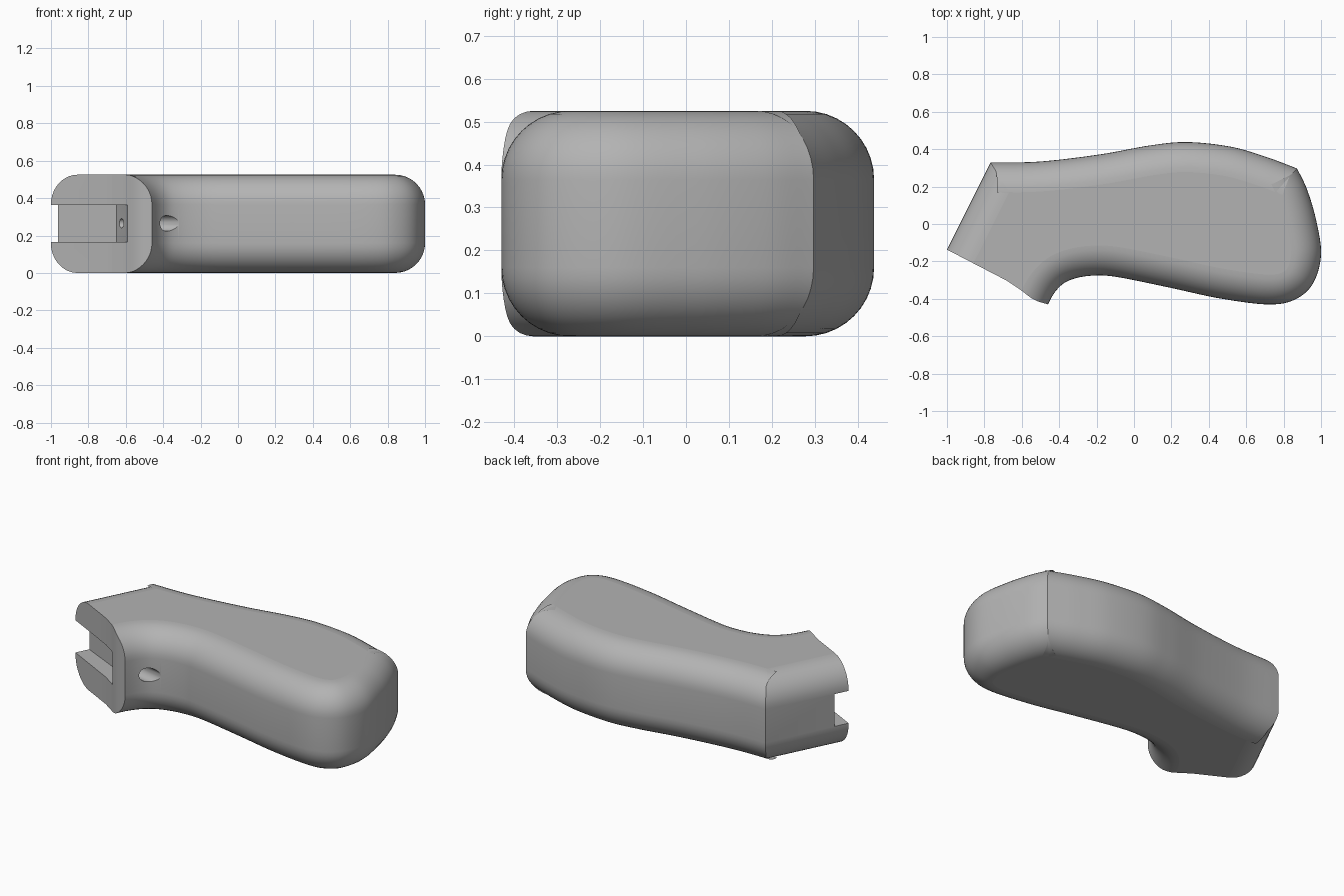
import bpy, bmesh, math
from mathutils import Vector

if "Cube" in bpy.data.objects:
    bpy.data.objects.remove(bpy.data.objects["Cube"])

HEIGHT, ROUND, STEPS = 0.525, 0.16, 10

grey = bpy.data.materials.new("grey")
grey.diffuse_color = (0.45, 0.45, 0.45, 1)
grey.use_nodes = True
grey.node_tree.nodes["Principled BSDF"].inputs["Base Color"].default_value = grey.diffuse_color


def spline(pts, n=8):
    """Smooth curve through the points, end point included."""
    p = [Vector(q) for q in pts]
    p = [2 * p[0] - p[1]] + p + [2 * p[-1] - p[-2]]
    out = []
    for a, b, c, d in zip(p, p[1:], p[2:], p[3:]):
        for i in range(n):
            t = i / n
            out.append(0.5 * (2 * b + (c - a) * t + (2 * a - 5 * b + 4 * c - d) * t * t
                              + (3 * b - a - 3 * c + d) * t ** 3))
    return out + [p[-2]]


def inset(loop, dist):
    """Move every edge of a counter-clockwise loop inwards, except the last edge."""
    n, out = len(loop), []
    for i, p in enumerate(loop):
        d1 = (p - loop[i - 1]).normalized()
        d2 = (loop[(i + 1) % n] - p).normalized()
        n1, n2 = Vector((-d1.y, d1.x)), Vector((-d2.y, d2.x))
        o1 = 0 if i == 0 else dist
        o2 = 0 if i == n - 1 else dist
        det = n1.x * n2.y - n1.y * n2.x
        if abs(det) < 1e-4:
            out.append(p + n1 * dist)
        else:
            out.append(p + Vector((o1 * n2.y - o2 * n1.y, n1.x * o2 - n2.x * o1)) / det)
    return out


def loft(name, rings):
    """Solid from a stack of (loop, z) rings."""
    bm = bmesh.new()
    vs = [[bm.verts.new((p[0], p[1], z)) for p in loop] for loop, z in rings]
    n = len(vs[0])
    for a, b in zip(vs, vs[1:]):
        for i in range(n):
            j = (i + 1) % n
            bm.faces.new((a[i], a[j], b[j], b[i]))
    bm.faces.new(vs[0][::-1])
    bm.faces.new(vs[-1])
    bmesh.ops.recalc_face_normals(bm, faces=bm.faces)
    me = bpy.data.meshes.new(name)
    bm.to_mesh(me)
    bm.free()
    ob = bpy.data.objects.new(name, me)
    bpy.context.collection.objects.link(ob)
    return ob


def bore(name, a, b, radius):
    """Horizontal cylinder between two plan points."""
    a, b = Vector((*a, 0.265)), Vector((*b, 0.265))
    bpy.ops.mesh.primitive_cylinder_add(vertices=32, radius=radius, depth=(b - a).length,
                                        location=(a + b) / 2)
    ob = bpy.context.object
    ob.rotation_euler = (b - a).to_track_quat('Z', 'Y').to_euler()
    ob.name = name
    return ob


# Outline of the grip, counter-clockwise, running past the mounting face
belly = spline([(-0.53, -0.62), (-0.46, -0.43), (-0.396, -0.334), (-0.316, -0.291),
                (-0.2, -0.275), (-0.075, -0.286), (0.19, -0.34), (0.46, -0.398),
                (0.717, -0.43), (0.86, -0.404), (0.957, -0.318), (1.0, -0.163),
                (0.973, 0.024), (0.925, 0.185), (0.872, 0.297)])
back = spline([(0.872, 0.297), (0.70, 0.361), (0.513, 0.414), (0.283, 0.438),
               (0.085, 0.42), (-0.182, 0.372), (-0.503, 0.334), (-0.767, 0.329)])
outline = belly + back[1:] + [Vector((-1.135, -0.405))]

# Body with quarter-round edges top and bottom
arc = [math.pi / 2 * i / STEPS for i in range(STEPS + 1)]
lower = [(inset(outline, ROUND * (1 - math.sin(a))), ROUND * (1 - math.cos(a))) for a in arc]
upper = [(loop, HEIGHT - z) for loop, z in reversed(lower)]
grip = loft("grip_body", lower + upper)
grip.data.materials.append(grey)

# Cutters: mounting face, latch slot and stepped screw hole
face = spline([(-0.68, -0.303), (-0.61, -0.35), (-0.535, -0.404), (-0.46, -0.43)])
face = [(-1.3, 0.012), (-1.0, -0.137)] + face + [(-0.3, -0.47), (-0.3, -0.9), (-1.3, -0.9)]
slot = [(-1.14, 0.026), (-1.2, -0.3), (-0.57, -0.45), (-0.6, -0.33), (-0.65, -0.207)]
cutters = [
    loft("mount_face_cutter", [(face, -0.1), (face, 0.7)]),
    loft("slot_cutter", [(slot, 0.165), (slot, 0.362)]),
    bore("screw_hole_cutter", (-0.67, -0.265), (-0.45, -0.308), 0.025),
    bore("screw_head_cutter", (-0.50, -0.298), (-0.3, -0.337), 0.042),
]
for c in cutters:
    mod = grip.modifiers.new(c.name, 'BOOLEAN')
    mod.operation, mod.solver, mod.object = 'DIFFERENCE', 'EXACT', c
bpy.ops.object.select_all(action='DESELECT')
bpy.context.view_layer.objects.active = grip
grip.select_set(True)
for c in cutters:
    bpy.ops.object.modifier_apply(modifier=c.name)
for c in cutters:
    bpy.data.objects.remove(c)

# Smooth sides, flat top and bottom
bpy.ops.object.shade_smooth_by_angle(angle=math.radians(30))
for f in grip.data.polygons:
    if abs(f.normal.z) > 0.999:
        f.use_smooth = False
